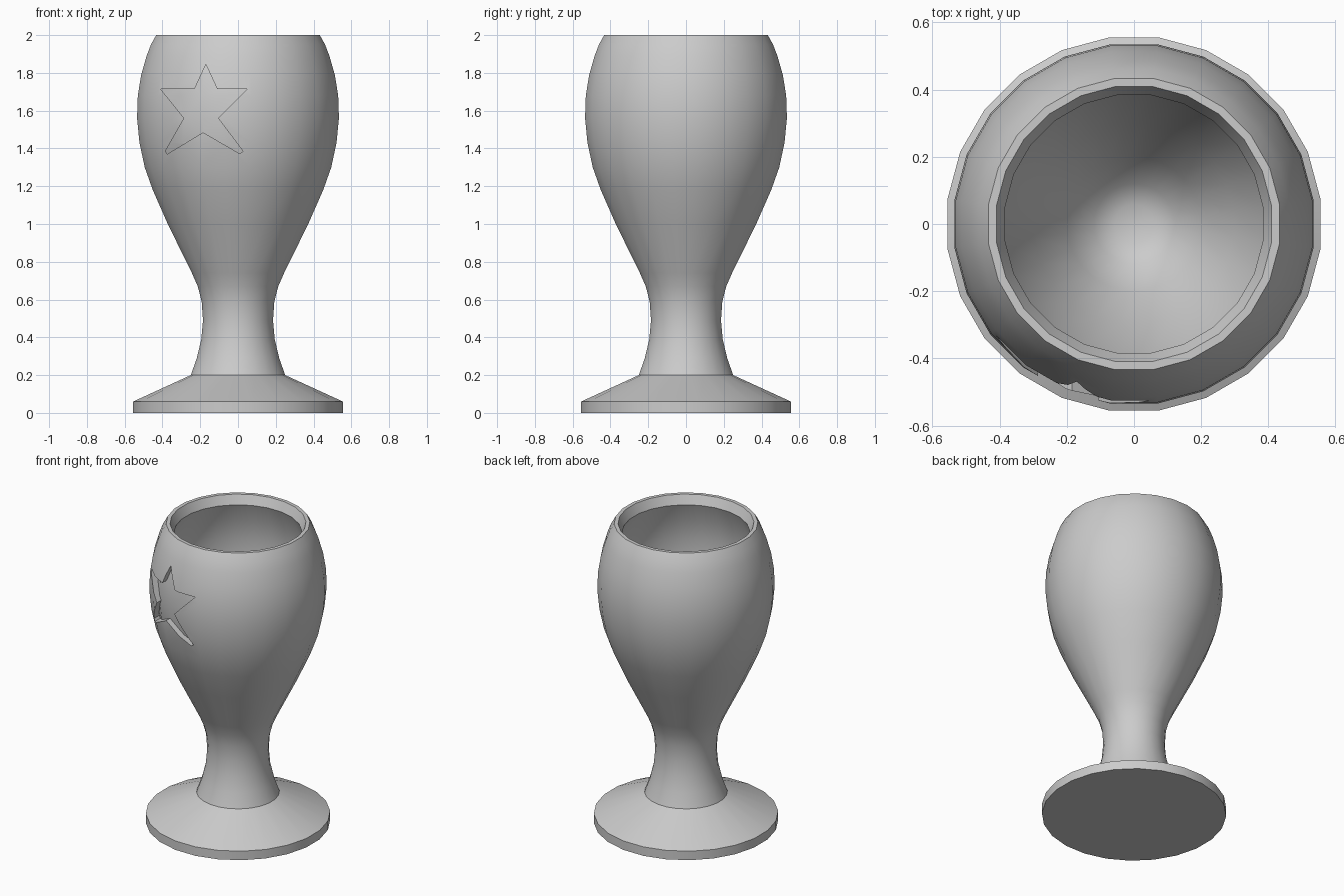
import bpy
import bmesh
import math

SIDES = 24

if "Cube" in bpy.data.objects:
    bpy.data.objects.remove(bpy.data.objects["Cube"], do_unlink=True)

grey = bpy.data.materials.new("plain_grey")
grey.use_nodes = True
colour = (0.6, 0.6, 0.6, 1)
grey.diffuse_color = colour
grey.node_tree.nodes["Principled BSDF"].inputs["Base Color"].default_value = colour


def finish(name, bm):
    bmesh.ops.recalc_face_normals(bm, faces=bm.faces)
    mesh = bpy.data.meshes.new(name)
    bm.to_mesh(mesh)
    bm.free()
    mesh.materials.append(grey)
    obj = bpy.data.objects.new(name, mesh)
    bpy.context.collection.objects.link(obj)
    return obj


def lathe(name, profile):
    """Turn a (radius, height) profile about z and cap both ends."""
    bm = bmesh.new()
    rings = []
    for r, z in profile:
        angles = [2 * math.pi * (i + 0.5) / SIDES for i in range(SIDES)]
        rings.append([bm.verts.new((r * math.cos(a), r * math.sin(a), z)) for a in angles])
    for low, high in zip(rings, rings[1:]):
        for i in range(SIDES):
            j = (i + 1) % SIDES
            bm.faces.new((low[i], low[j], high[j], high[i]))
    bm.faces.new(rings[0])
    bm.faces.new(rings[-1])
    return finish(name, bm)


def prism(name, outline, front, back):
    """Extrude an (x, z) outline along y."""
    bm = bmesh.new()
    face = bm.faces.new([bm.verts.new((x, front, z)) for x, z in outline])
    new = bmesh.ops.extrude_face_region(bm, geom=[face])["geom"]
    verts = [v for v in new if isinstance(v, bmesh.types.BMVert)]
    bmesh.ops.translate(bm, verts=verts, vec=(0, back - front, 0))
    return finish(name, bm)


def subtract(obj, cutter):
    """Cut one solid from another and discard the cutter."""
    cutter.hide_render = True
    mod = obj.modifiers.new("cut", "BOOLEAN")
    mod.operation = "DIFFERENCE"
    mod.solver = "EXACT"
    mod.object = cutter
    evaluated = obj.evaluated_get(bpy.context.evaluated_depsgraph_get())
    mesh = bpy.data.meshes.new_from_object(evaluated)
    obj.modifiers.clear()
    obj.data = mesh
    bpy.data.objects.remove(cutter, do_unlink=True)


# Foot, stem and outside of the bowl
foot = [(0.56, 0), (0.56, 0.06)]
stem = [(0.252, 0.2), (0.22, 0.29), (0.196, 0.39), (0.187, 0.49),
        (0.194, 0.59), (0.215, 0.67), (0.246, 0.74)]
bowl = [(0.375, 1.0), (0.455, 1.18), (0.498, 1.3), (0.526, 1.43), (0.539, 1.56),
        (0.535, 1.68), (0.517, 1.79), (0.488, 1.89), (0.465, 1.95)]

# Rim and hollow inside
rim = [(0.437, 2.0), (0.413, 2.0), (0.387, 1.94)]
hollow = [(0.435, 1.82), (0.458, 1.68), (0.46, 1.55), (0.44, 1.4), (0.39, 1.23),
          (0.3, 1.03), (0.2, 0.85), (0.12, 0.75), (0.058, 0.72)]
goblet = lathe("goblet", foot + stem + bowl + rim + hollow)

# Engraved star whose floor follows the curve of the bowl
star = [(-0.17, 1.845), (-0.11, 1.715), (0.05, 1.715), (-0.105, 1.56),
        (0.027, 1.385), (0.01, 1.372), (-0.185, 1.485), (-0.375, 1.37),
        (-0.385, 1.385), (-0.285, 1.56), (-0.41, 1.715), (-0.23, 1.715)]
star_cutter = prism("star_cutter", star, -0.7, -0.1)
star_floor = lathe("star_floor", [(r - 0.04, z) for r, z in bowl])
subtract(star_cutter, star_floor)
subtract(goblet, star_cutter)

# Smooth shading with crisp rims
bpy.ops.object.select_all(action="DESELECT")
goblet.select_set(True)
bpy.context.view_layer.objects.active = goblet
bpy.ops.object.shade_smooth_by_angle(angle=math.radians(30))
